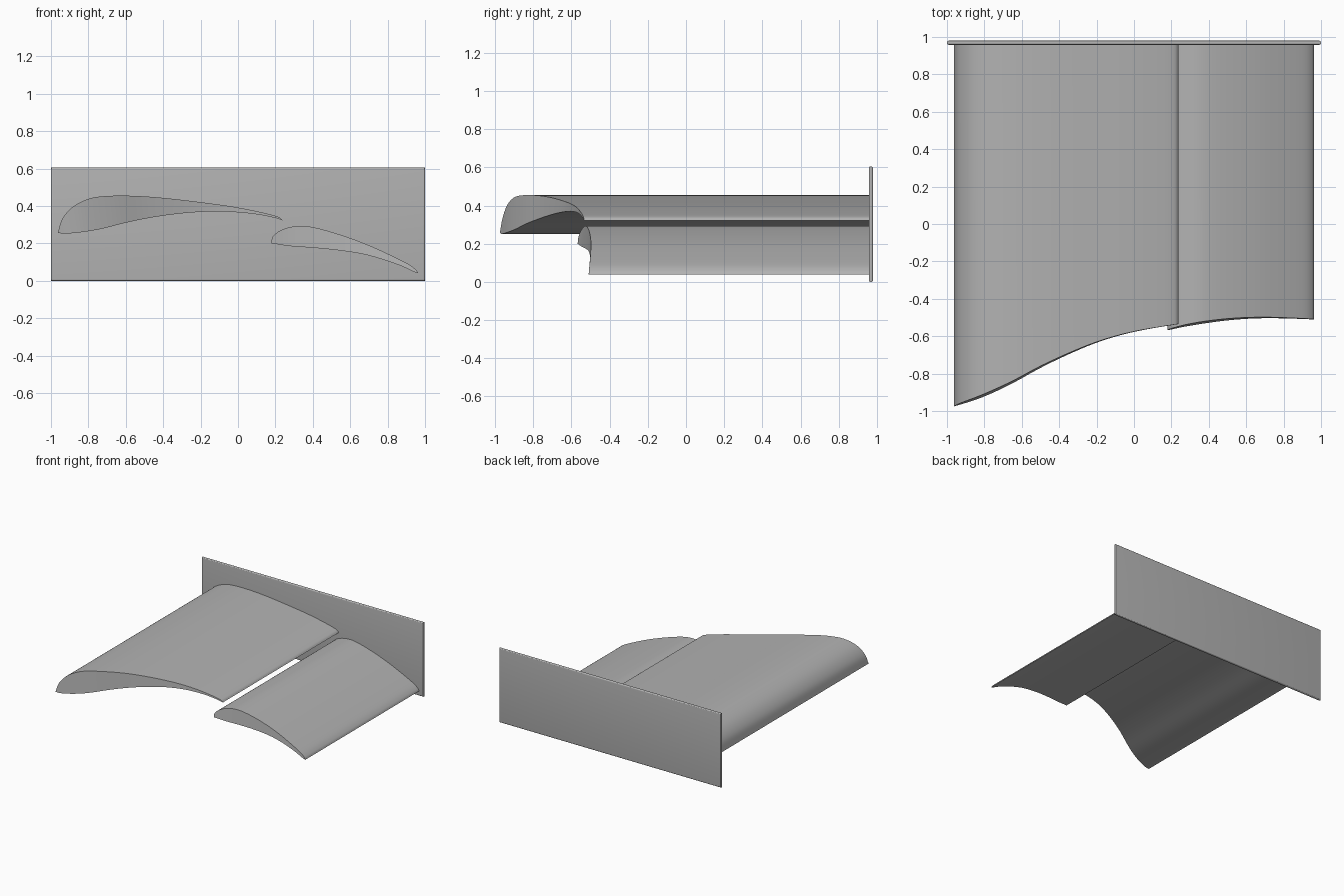
import bpy
import bmesh
from mathutils import Vector

old = bpy.data.objects.get("Cube")
if old:
    bpy.data.objects.remove(old, do_unlink=True)

grey = bpy.data.materials.new("plain grey")
grey.use_nodes = True
colour = (0.45, 0.45, 0.45, 1)
grey.diffuse_color = colour
grey.node_tree.nodes["Principled BSDF"].inputs["Base Color"].default_value = colour

PLATE_INNER, PLATE_OUTER = 0.958, 0.98
STEPS = 5


def smooth_curve(points):
    """Smooth curve that passes through every given point."""
    pts = [Vector(p) for p in points]
    ends = [2 * pts[0] - pts[1]] + pts + [2 * pts[-1] - pts[-2]]
    result = []
    for a, b, c, d in zip(ends, ends[1:], ends[2:], ends[3:]):
        for step in range(STEPS):
            t = step / STEPS
            result.append(b + t / 2 * ((c - a) + t * ((2 * a - 5 * b + 4 * c - d)
                          + t * (3 * b - a - 3 * c + d))))
    return result + [pts[-1]]


def height_at(curve, x):
    """Second coordinate of a curve at the given first coordinate."""
    for a, b in zip(curve, curve[1:]):
        if x <= b.x:
            return a.y + (b.y - a.y) * (x - a.x) / (b.x - a.x)
    return curve[-1].y


def finish(name, bm):
    bmesh.ops.recalc_face_normals(bm, faces=bm.faces[:])
    mesh = bpy.data.meshes.new(name)
    bm.to_mesh(mesh)
    bm.free()
    mesh.materials.append(grey)
    obj = bpy.data.objects.new(name, mesh)
    bpy.context.collection.objects.link(obj)
    bpy.ops.object.select_all(action="DESELECT")
    bpy.context.view_layer.objects.active = obj
    obj.select_set(True)
    bpy.ops.object.shade_smooth_by_angle(angle=0.6)
    return obj


def wing(name, nose, upper, lower, tail, cut, lean, level):
    """Extrude an aerofoil from the end plate to a curved, leaning cut."""
    cut_curve = smooth_curve(cut)
    top = smooth_curve([nose] + upper + [tail])
    bottom = smooth_curve([nose] + lower + [tail])
    last = len(top) - 1
    outline = top + bottom[-2:0:-1]
    bm = bmesh.new()
    free, root = [], []
    for x, z in outline:
        free.append(bm.verts.new((x, height_at(cut_curve, x) + lean * (z - level), z)))
        root.append(bm.verts.new((x, PLATE_INNER + 0.005, z)))
    count = len(outline)
    for i in range(count):
        j = (i + 1) % count
        bm.faces.new((free[i], free[j], root[j], root[i]))
    # End caps as strips between the upper and lower skins
    for ring in (free, root):
        for i in range(last):
            corners = [ring[i], ring[i + 1], ring[count - i - 1], ring[(count - i) % count]]
            bm.faces.new(list(dict.fromkeys(corners)))
    return finish(name, bm)


# Large forward wing with a swept end
wing("main_wing", (-.963, .257),
     [(-.94, .33), (-.89, .39), (-.82, .43), (-.74, .45), (-.6, .455),
      (-.42, .445), (-.2, .42), (-.02, .395), (.13, .365), (.215, .342)],
     [(-.93, .252), (-.87, .256), (-.8, .265), (-.72, .28), (-.58, .315),
      (-.42, .345), (-.25, .365), (-.08, .37), (.08, .358), (.19, .338)],
     (.238, .323),
     [(-.963, -.975), (-.82, -.93), (-.66, -.86), (-.5, -.775), (-.34, -.7),
      (-.18, -.636), (0, -.585), (.238, -.54)], 0.08, 0.26)

# Smaller flap behind and below it
wing("rear_flap", (.18, .2),
     [(.185, .235), (.225, .268), (.28, .287), (.35, .293), (.43, .28),
      (.55, .245), (.68, .198), (.81, .14), (.91, .09), (.95, .06)],
     [(.2, .197), (.23, .192), (.28, .185), (.35, .18), (.45, .172),
      (.56, .16), (.67, .142), (.77, .115), (.87, .08), (.935, .05)],
     (.963, .04),
     [(.18, -.568), (.3, -.542), (.5, -.512), (.7, -.497), (.963, -.494)], 0.1, 0.2)

# Upright end plate with rounded edges
bm = bmesh.new()
bmesh.ops.create_cube(bm, size=1)
height = 0.605
bmesh.ops.scale(bm, vec=(2, PLATE_OUTER - PLATE_INNER, height), verts=bm.verts)
bmesh.ops.translate(bm, vec=(0, (PLATE_OUTER + PLATE_INNER) / 2, height / 2), verts=bm.verts)
rim = [e for e in bm.edges if abs(e.verts[0].co.y - e.verts[1].co.y) < 0.001]
bmesh.ops.bevel(bm, geom=rim, offset=0.009, segments=4, profile=0.5, affect="EDGES")
finish("end_plate", bm)
